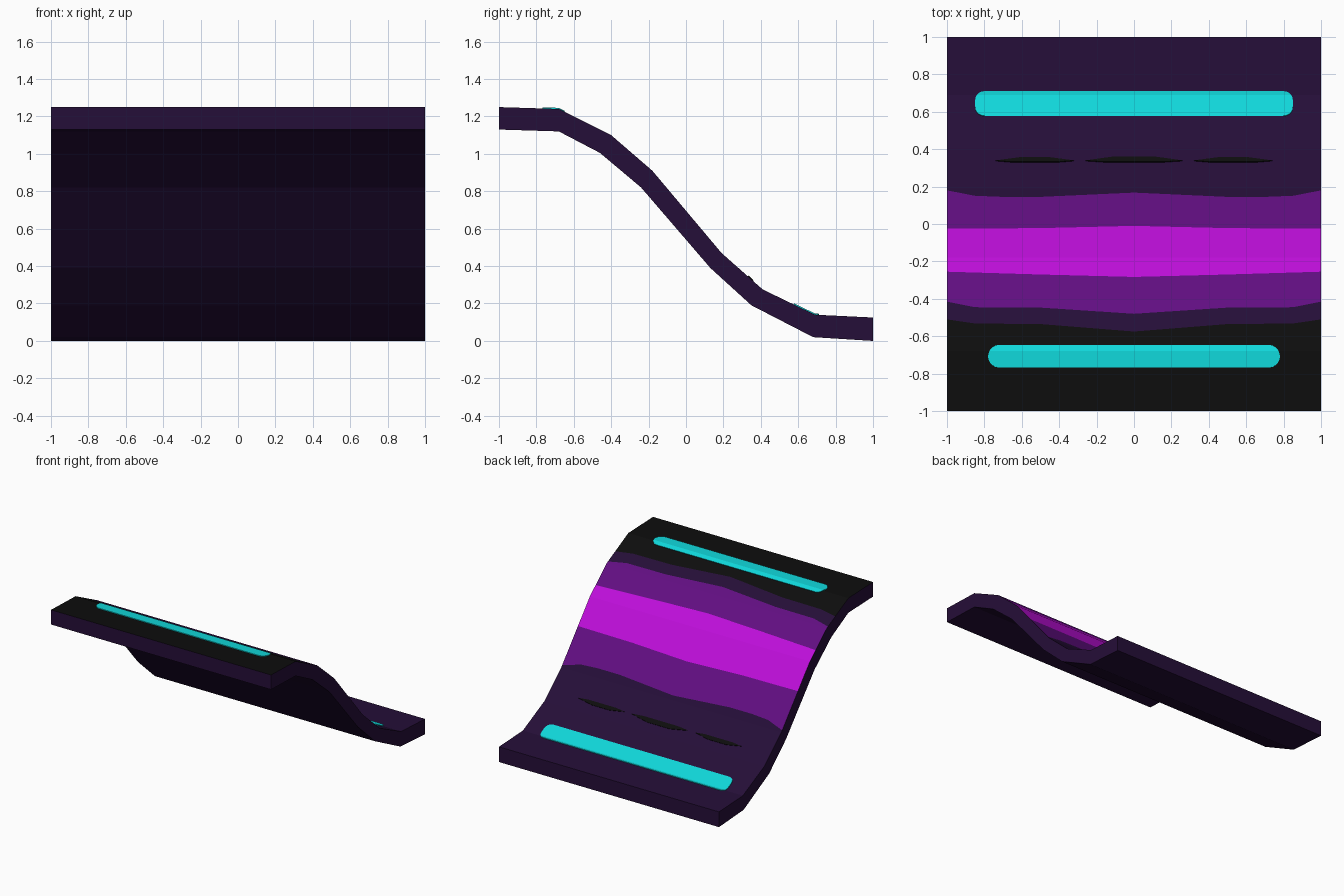
import bpy, bmesh, math

if "Cube" in bpy.data.objects:
    bpy.data.objects.remove(bpy.data.objects["Cube"])

# Materials (sRGB 0-255 converted to linear)
def material(name, rgb):
    m = bpy.data.materials.new(name)
    m.diffuse_color = [((c / 255 + 0.055) / 1.055) ** 2.4 if c > 10 else c / 255 / 12.92
                       for c in rgb] + [1]
    m.use_nodes = True
    m.node_tree.nodes["Principled BSDF"].inputs["Base Color"].default_value = m.diffuse_color
    return m

DARK = material("dark_purple", (37, 14, 56))
BLACK = material("black", (13, 13, 13))
MID = material("mid_purple", (98, 14, 130))
MAGENTA = material("magenta", (190, 14, 218))
CYAN = material("cyan", (16, 215, 218))

# Side profile (y, z) of the upper and lower surface
TOP = [(-1, 1.25), (-.68, 1.24), (-.40, 1.10), (-.18, .91), (.19, .47), (.41, .275), (.69, .14), (1, .125)]
BOTTOM = [(-1, 1.13), (-.68, 1.12), (-.46, 1.005), (-.24, .82), (.13, .39), (.35, .19), (.68, .02), (1, 0)]

def interp(pts, t):
    for (a, u), (b, v) in zip(pts, pts[1:]):
        if t <= b:
            return u + (v - u) * (t - a) / (b - a)
    return pts[-1][1]

# Paint borders: y against |x|, with the colour that starts there
BORDERS = [
    ([(0, -.575), (.5, -.535), (.85, -.532), (1, -.51)], DARK),
    ([(0, -.48), (.5, -.447), (.85, -.445), (1, -.415)], MID),
    ([(0, -.283), (.5, -.27), (1, -.255)], MAGENTA),
    ([(0, -.01), (.5, -.022), (1, -.025)], MID),
    ([(0, .168), (.5, .145), (.82, .145), (1, .18)], DARK),
]

def finish(bm, name, mats):
    bmesh.ops.recalc_face_normals(bm, faces=bm.faces)
    me = bpy.data.meshes.new(name)
    bm.to_mesh(me)
    bm.free()
    for m in mats:
        me.materials.append(m)
    ob = bpy.data.objects.new(name, me)
    bpy.context.collection.objects.link(ob)
    return ob

# Ramp slab: rows run across x, one per crease or paint border
def ramp():
    mats = [DARK, BLACK, MID, MAGENTA]
    xs = [-1, -.85, -.7, -.5, -.25, 0, .25, .5, .7, .85, 1]
    rows = [([(0, y), (1, y)], None) for y, z in TOP] + BORDERS
    rows.sort(key=lambda r: r[0][0][1])
    bm = bmesh.new()
    top = []
    for curve, _ in rows:
        ys = [interp(curve, abs(x)) for x in xs]
        top.append([bm.verts.new((x, y, interp(TOP, y))) for x, y in zip(xs, ys)])
    low = [[bm.verts.new((x, y, z)) for x in (-1, 1)] for y, z in BOTTOM]
    # painted upper surface
    colour = BLACK
    for i in range(len(rows) - 1):
        colour = rows[i][1] or colour
        for j in range(len(xs) - 1):
            f = bm.faces.new((top[i][j], top[i][j + 1], top[i + 1][j + 1], top[i + 1][j]))
            f.material_index = mats.index(colour)
    # underside, ends and flanks
    for a, b in zip(low, low[1:]):
        bm.faces.new((a[0], b[0], b[1], a[1]))
    for k in (0, -1):
        bm.faces.new(top[k] + low[k][::-1])
        bm.faces.new([r[k] for r in top] + [r[k] for r in reversed(low)])
    finish(bm, "ramp_slab", mats)

# Thin painted plate that follows the ramp surface
def plate(name, outline, mat):
    bm = bmesh.new()
    bm.faces.new([bm.verts.new((x, y, 0)) for x, y in outline])
    for y, _ in TOP[1:-1]:
        bmesh.ops.bisect_plane(bm, geom=bm.verts[:] + bm.edges[:] + bm.faces[:],
                               plane_co=(0, y, 0), plane_no=(0, 1, 0))
    for v in bm.verts:
        v.co.z = interp(TOP, v.co.y) + .003
    for f in bm.faces:
        f.normal_update()
    ob = finish(bm, name, [mat])
    mod = ob.modifiers.new("thickness", 'SOLIDIFY')
    mod.thickness, mod.offset = .006, 0

def bar(half, y, r, power):
    pts = []
    for i in range(24):
        a = 2 * math.pi * (i + .5) / 24
        c, s = math.cos(a), math.sin(a)
        sx, sy = math.copysign(1, c), math.copysign(1, s)
        pts.append((sx * (half - r + r * abs(c) ** power), y + sy * r * abs(s) ** power))
    return pts

ramp()

# Glowing strips near the lower and upper edge
plate("lower_light_strip", bar(.85, .644, .067, .7), CYAN)
plate("upper_light_strip", bar(.78, -.708, .06, 1), CYAN)

# Narrow dark slits at the foot of the slope
for name, x, half, rise in (("left_slit", -.53, .21, .02), ("middle_slit", 0, .26, .025),
                            ("right_slit", .53, .21, .02)):
    plate(name, [(x - half, .338), (x - half * .6, .331), (x + half * .6, .331),
                 (x + half, .338), (x + half * .4, .335 + rise), (x - half * .4, .335 + rise)], BLACK)
